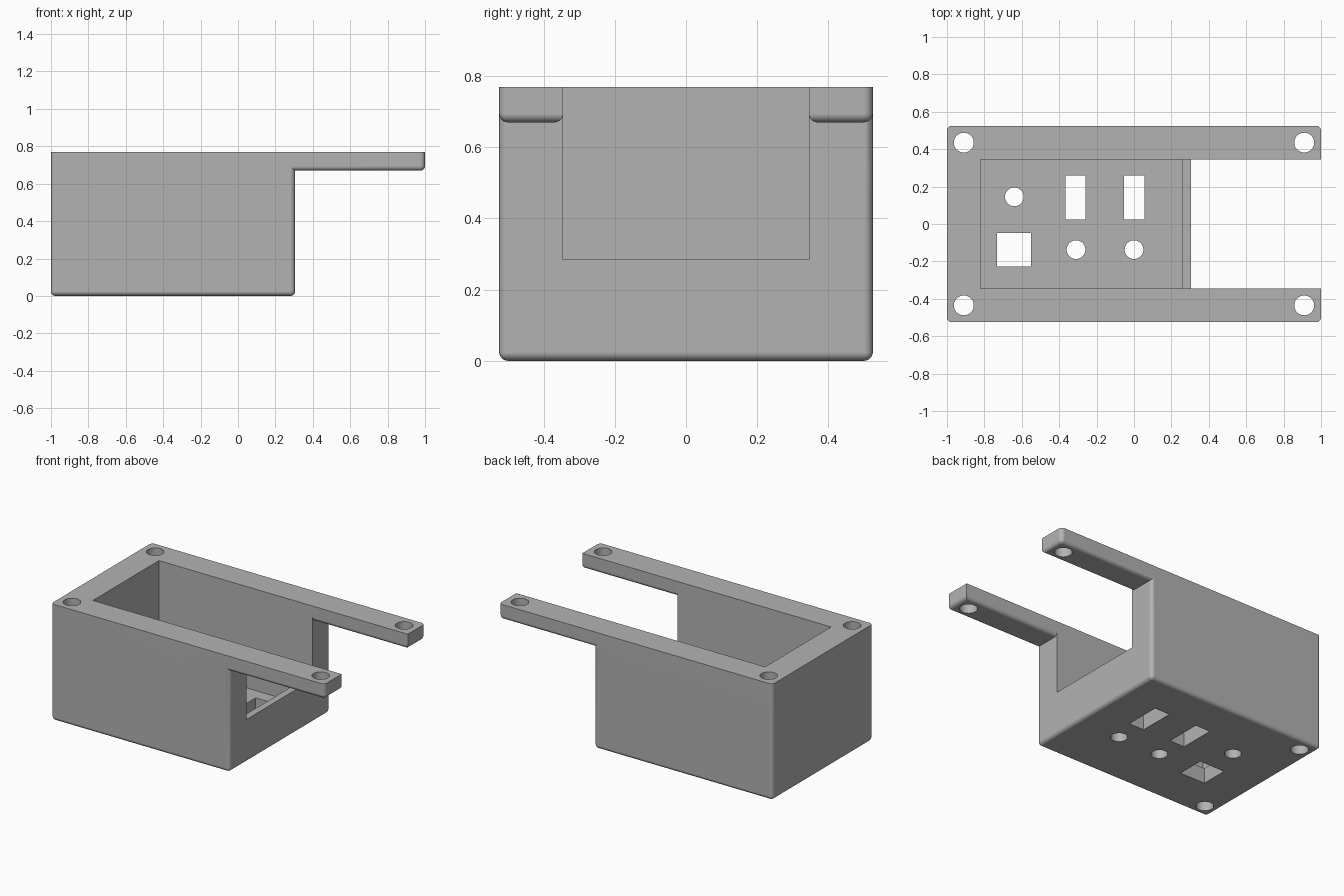
import bpy
import bmesh
import math
from mathutils import Matrix

default = bpy.data.objects.get("Cube")
if default:
    bpy.data.objects.remove(default, do_unlink=True)

grey = bpy.data.materials.new("plain_grey")
grey.use_nodes = True
grey.diffuse_color = (0.45, 0.45, 0.45, 1)
grey.node_tree.nodes["Principled BSDF"].inputs["Base Color"].default_value = (0.45, 0.45, 0.45, 1)

W, H = 0.525, 0.77          # half width and height of the body
INNER, FRONT = 0.345, 0.305  # half width of the cavity, end face of the body
FLOOR, SILL = 0.10, 0.285    # cavity floor and end notch heights
RADIUS = 0.025


def finish(name, bm):
    bmesh.ops.recalc_face_normals(bm, faces=bm.faces)
    mesh = bpy.data.meshes.new(name)
    bm.to_mesh(mesh)
    bm.free()
    mesh.materials.append(grey)
    obj = bpy.data.objects.new(name, mesh)
    bpy.context.collection.objects.link(obj)
    return obj


def box(name, low, high, rounded=None):
    """Box between two corners; rounded(middle, direction) picks edges to round."""
    bm = bmesh.new()
    bmesh.ops.create_cube(bm, size=1)
    for v in bm.verts:
        for i in range(3):
            v.co[i] = low[i] if v.co[i] < 0 else high[i]
    if rounded:
        edges = []
        for e in bm.edges:
            a, b = (v.co for v in e.verts)
            if rounded((a + b) / 2, (b - a).normalized()):
                edges.append(e)
        bmesh.ops.bevel(bm, geom=edges, offset=RADIUS, segments=6, profile=0.5,
                        affect='EDGES', clamp_overlap=True)
    return finish(name, bm)


def cylinder(name, x, y, radius, top):
    bm = bmesh.new()
    bmesh.ops.create_cone(bm, cap_ends=True, segments=48, radius1=radius, radius2=radius,
                          depth=top + 0.1, matrix=Matrix.Translation((x, y, (top - 0.1) / 2)))
    return finish(name, bm)


def combine(target, tool, operation):
    mod = target.modifiers.new(operation.title(), 'BOOLEAN')
    mod.operation = operation
    mod.solver = 'EXACT'
    mod.object = tool
    bpy.context.view_layer.objects.active = target
    bpy.ops.object.modifier_apply(modifier=mod.name)
    bpy.data.objects.remove(tool, do_unlink=True)


# Main body: rounded on the base and the upright corners
body = box("housing", (-1, -W, 0), (FRONT, W, H),
           lambda m, d: m.z < 0.01 or abs(d.z) > 0.9)

# Two mounting arms, flush with the top of the body
for side in (-1, 1):
    ys = sorted((side * INNER, side * W))
    arm = box("arm", (0, ys[0], 0.67), (1, ys[1], H),
              lambda m, d: m.x > 0.1 and (m.z < 0.68 or (abs(d.z) > 0.9 and abs(m.y) > 0.5)))
    combine(body, arm, 'UNION')

# Cavity and the open notch in the end wall
cuts = [box("cavity_cutter", (-0.82, -INNER, FLOOR), (0.26, INNER, 1)),
        box("notch_cutter", (0, -INNER, SILL), (0.5, INNER, 1))]

# Screw holes at the four corners
for x in (-0.91, 0.91):
    for y in (-0.435, 0.435):
        cuts.append(cylinder("screw_cutter", x, y, 0.053, 1))

# Round and rectangular openings through the floor
for x, y in ((-0.64, 0.145), (-0.31, -0.137), (0, -0.137)):
    cuts.append(cylinder("round_cutter", x, y, 0.05, 0.2))
for x0, x1, y0, y1 in ((-0.365, -0.258, 0.025, 0.26),
                       (-0.053, 0.056, 0.025, 0.26),
                       (-0.733, -0.55, -0.228, -0.048)):
    cuts.append(box("slot_cutter", (x0, y0, -0.1), (x1, y1, 0.2)))

for cut in cuts:
    combine(body, cut, 'DIFFERENCE')

# Smooth rounded edges while keeping the flats clean
bpy.ops.object.select_all(action='DESELECT')
body.select_set(True)
bpy.context.view_layer.objects.active = body
bpy.ops.object.shade_smooth_by_angle(angle=math.radians(30))
weighted = body.modifiers.new("Clean Flats", 'WEIGHTED_NORMAL')
weighted.keep_sharp = True
bpy.ops.object.modifier_apply(modifier=weighted.name)
